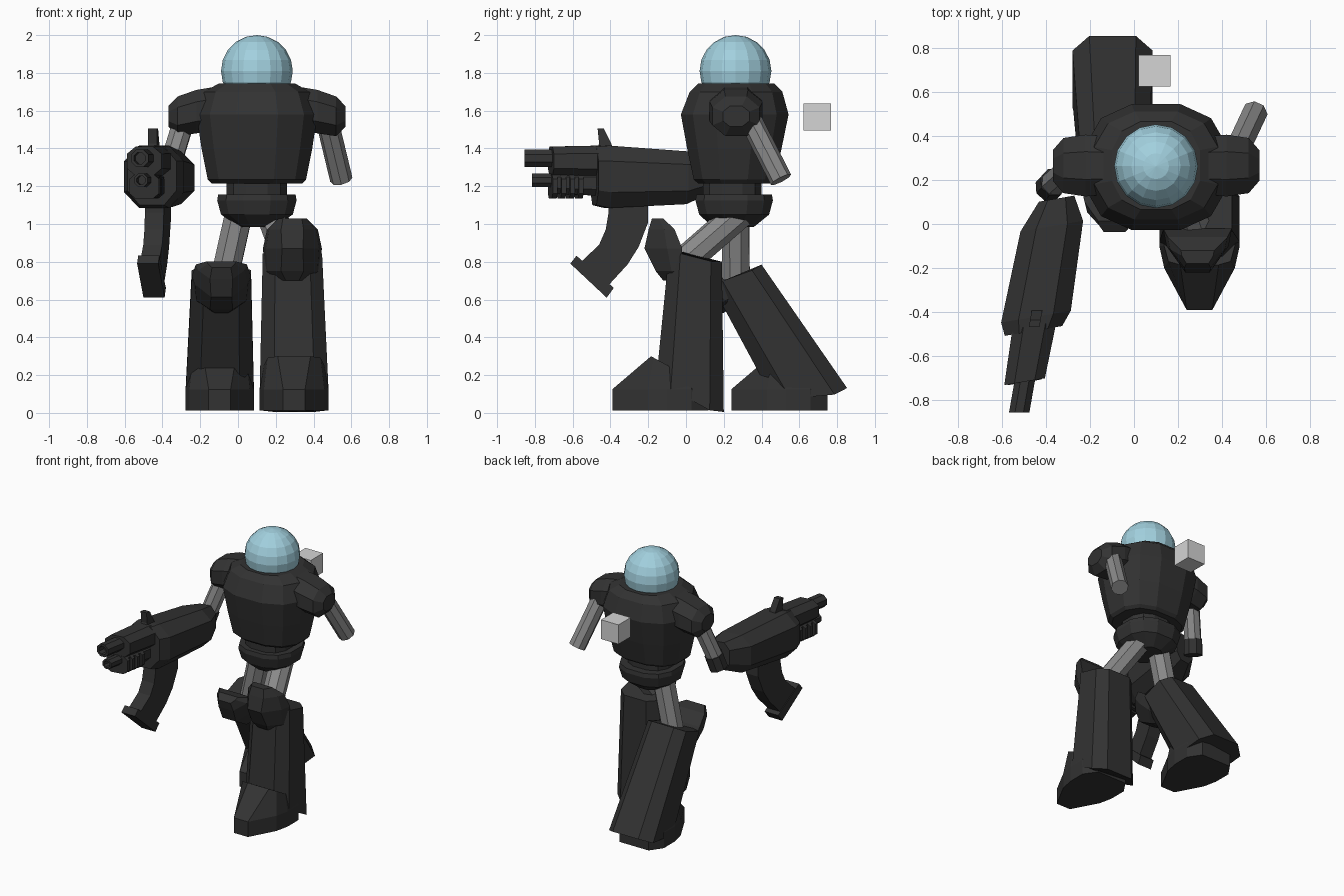
import bpy, bmesh, math
from mathutils import Vector

if "Cube" in bpy.data.objects:
    bpy.data.objects.remove(bpy.data.objects["Cube"])

def material(name, rgb):
    m = bpy.data.materials.new(name)
    m.diffuse_color = (*rgb, 1)
    m.use_nodes = True
    m.node_tree.nodes["Principled BSDF"].inputs["Base Color"].default_value = m.diffuse_color
    return m

DARK = material("dark armour", (0.032, 0.032, 0.032))
GREY = material("limb grey", (0.25, 0.25, 0.25))
LIGHT = material("light grey", (0.66, 0.66, 0.66))
GLASS = material("dome blue", (0.36, 0.63, 0.73))
MID = 0.10      # x of the body's symmetry plane

def finish(name, bm, mat):
    bmesh.ops.recalc_face_normals(bm, faces=bm.faces)
    me = bpy.data.meshes.new(name)
    bm.to_mesh(me)
    bm.free()
    me.materials.append(mat)
    ob = bpy.data.objects.new(name, me)
    bpy.context.collection.objects.link(ob)
    return ob

def loft(name, rings, mat=DARK):
    """Skin a list of equal-length point rings and cap both ends."""
    bm = bmesh.new()
    vs = [[bm.verts.new(p) for p in r] for r in rings]
    n = len(vs[0])
    for a, b in zip(vs, vs[1:]):
        for i in range(n):
            j = (i + 1) % n
            bm.faces.new((a[i], a[j], b[j], b[i]))
    bm.faces.new(vs[0])
    bm.faces.new(vs[-1])
    return finish(name, bm, mat)

def octagon(k=0.5):
    """Chamfered square spanning -1..1; k is the half length of the flats."""
    return [(1, -k), (1, k), (k, 1), (-k, 1), (-1, k), (-1, -k), (-k, -1), (k, -1)]

def tube(name, p0, p1, r, mat=GREY, n=8):
    p0, p1 = Vector(p0), Vector(p1)
    q = (p1 - p0).to_track_quat('Z', 'Y')
    ring = [q @ Vector((r * math.cos(t), r * math.sin(t), 0))
            for t in ((i + 0.5) * 2 * math.pi / n for i in range(n))]
    return loft(name, [[p + v for v in ring] for p in (p0, p1)], mat)

def body(name, rows, n=12, power=0.8):
    """Rounded-box body from rows of (z, half x, half y, centre y)."""
    m = math.cos(math.pi / n) ** power
    def f(v):
        return math.copysign(abs(v) ** power, v) / m
    angles = [(i + 0.5) * 2 * math.pi / n for i in range(n)]
    return loft(name, [[(MID + hx * f(math.cos(a)), cy + hy * f(math.sin(a)), z)
                        for a in angles] for z, hx, hy, cy in rows])

# Torso, waist and pelvis
body("torso", [(1.215, .24, .19, .255), (1.235, .26, .212, .253), (1.40, .293, .25, .256),
               (1.58, .32, .285, .258), (1.70, .28, .245, .265), (1.745, .20, .20, .265)])
body("waist", [(1.13, .16, .155, .245), (1.23, .16, .155, .245)])
body("pelvis", [(0.985, .09, .11, .25), (1.05, .19, .185, .255),
                (1.125, .21, .205, .255), (1.155, .205, .20, .255)])

# Glass dome
bm = bmesh.new()
bmesh.ops.create_uvsphere(bm, u_segments=16, v_segments=10, radius=0.19)
bmesh.ops.delete(bm, geom=[v for v in bm.verts if v.co.z < -0.13], context='VERTS')
bmesh.ops.translate(bm, verts=bm.verts, vec=(MID, 0.262, 1.81))
finish("dome", bm, GLASS)

# Shoulders, mirrored about the body plane
for side, label in ((1, "left"), (-1, "right")):
    rings = []
    for x, hy, lo, hi in ((.20, .13, 1.50, 1.73), (.32, .14, 1.48, 1.71),
                          (.42, .125, 1.465, 1.675), (.468, .07, 1.515, 1.625)):
        rings.append([(MID + side * x, .265 + hy * a, (lo + hi) / 2 + (hi - lo) / 2 * b)
                      for a, b in octagon(.45)])
    loft(label + "_shoulder", rings)

# Arms and the hand behind the gun
tube("left_arm", (.447, .29, 1.65), (.547, .503, 1.235), .06)
tube("right_arm", (-.27, .27, 1.60), (-.365, .185, 1.29), .06)
tube("right_hand", (-.362, .19, 1.30), (-.385, .165, 1.20), .066, DARK)

# Thighs
tube("left_thigh", (.17, .30, 1.07), (.27, -.01, .80), .08)
tube("right_thigh", (.01, .262, 1.08), (-.075, .265, .70), .078)

# Lower legs: the trailing one is the same shape tilted back
def leg(label, side, tilt, dy, dz, foot_shift):
    c, s = math.cos(tilt), math.sin(tilt)
    py, pz = .19, .80          # pivot at the back of the knee

    def place(u, y, z, lean=0.19):
        a, b = y - py, z - pz
        return (MID + side * (lean + u), py + dy + a * c - b * s, pz + dz + a * s + b * c)

    # Shin with a sloped lower end
    rings = []
    for zf, zb, yf, yb, hw, off in ((.20, .005, -.155, .20, .182, .197),
                                    (.87, .80, -.088, .19, .157, .188)):
        ring = []
        for a, b in octagon(.58):
            t = (1 - b) / 2            # 0 at the back, 1 at the front
            ring.append(place(a * hw, yb + (yf - yb) * t, zb + (zf - zb) * t * t, off))
        rings.append(ring)
    loft(label + "_shin", rings)

    # Wedge-shaped knee guard
    rings = []
    for z, yf, yb, hf, hb in ((.70, -.12, -.03, .035, .10), (.75, -.16, -.02, .06, .145),
                              (.87, -.22, -.02, .055, .156), (.97, -.198, -.06, .06, .135),
                              (1.03, -.18, -.12, .05, .075)):
        ym = yf + (yb - yf) * .6
        hm = hf + (hb - hf) * .85
        rings.append([place(u, y, z, .188) for u, y in
                      ((-hf, yf), (hf, yf), (hm, ym), (hb, yb), (-hb, yb), (-hm, ym))])
    loft(label + "_knee_guard", rings)

    # Foot, flat on the ground
    half = [(.12, .12), (.03, .182), (-.10, .182), (-.20, .16), (-.39, .058)]
    plan = half + [(y, -w) for y, w in reversed(half)]
    rings = [[(MID + side * .197 + w, y + foot_shift, z) for y, w in plan] for z in (.012, .125)]
    top = []
    for y, w in plan:
        y2 = max(y, -.17) if y > -.3 else -.185
        z2 = .13 + .17 * (.12 - y2) / .305
        w2 = w * .88 if y > -.3 else w * 1.5
        top.append((MID + side * .197 + w2, y2 + foot_shift, z2))
    loft(label + "_foot", rings + [top])

leg("left", 1, 0, 0, 0, 0)
leg("right", -1, math.radians(34), .21, -.015, .63)

# Gun: everything follows a centre line yawed slightly outward
def gun_x(y):
    return -.35 - .175 * (.12 - y)

def gun_part(name, rows, k=.5):
    """Octagonal loft along the gun from rows of (y, half width, low z, high z)."""
    return loft(name, [[(gun_x(y) + hw * a, y - .17 * hw * a * -1, (lo + hi) / 2 + (hi - lo) / 2 * b)
                        for a, b in octagon(k)] for y, hw, lo, hi in rows])

gun_part("gun_body", [(.115, .08, 1.16, 1.365), (-.01, .142, 1.105, 1.385),
                      (-.42, .158, 1.085, 1.415), (-.485, .13, 1.10, 1.41)])
gun_part("gun_shroud", [(-.46, .10, 1.25, 1.415), (-.715, .092, 1.255, 1.41)])
gun_part("gun_lower_rail", [(-.46, .065, 1.15, 1.28), (-.71, .06, 1.16, 1.28)])
for i in range(4):
    y = -.555 - i * .046
    gun_part("gun_rib_%d" % (i + 1), [(y, .078, 1.135, 1.265), (y - .025, .078, 1.135, 1.265)], .6)

# Hollow muzzles
def barrel(name, y0, y1, z, r):
    rows = [(y0, r), (y1, r), (y1, r * .65), (y1 + .05, r * .65)]
    loft(name, [[(gun_x(y) + q * math.cos(t), y, z + q * math.sin(t))
                 for t in ((i + .5) * math.pi / 4 for i in range(8))] for y, q in rows])

barrel("upper_barrel", -.68, -.855, 1.348, .05)
barrel("lower_barrel", -.68, -.815, 1.232, .038)

# Sight and curved grip, each a side profile swept across the gun's width
def blade(name, pairs, hw):
    """Box sections joining (front y, z) to (back y, z) pairs."""
    rings = []
    for yf, zf, yb, zb in pairs:
        rings.append([(gun_x(yf) - hw, yf, zf), (gun_x(yf) + hw, yf, zf),
                      (gun_x(yb) + hw, yb, zb), (gun_x(yb) - hw, yb, zb)])
    return loft(name, rings)

blade("gun_sight", [(-.475, 1.39, -.385, 1.39), (-.46, 1.425, -.395, 1.425),
                    (-.468, 1.505, -.435, 1.505)], .024)
blade("gun_grip", [(-.41, 1.13, -.20, 1.13), (-.41, 1.06, -.20, 1.01), (-.425, .97, -.25, .88),
                   (-.46, .89, -.31, .785), (-.56, .795, -.42, .665)], .05)
blade("grip_base", [(-.58, .832, -.382, .662), (-.612, .79, -.42, .61)], .056)

# Small floating block behind the back
bm = bmesh.new()
bmesh.ops.create_cube(bm, size=.144)
bmesh.ops.translate(bm, verts=bm.verts, vec=(.093, .695, 1.567))
finish("floating_block", bm, LIGHT)
